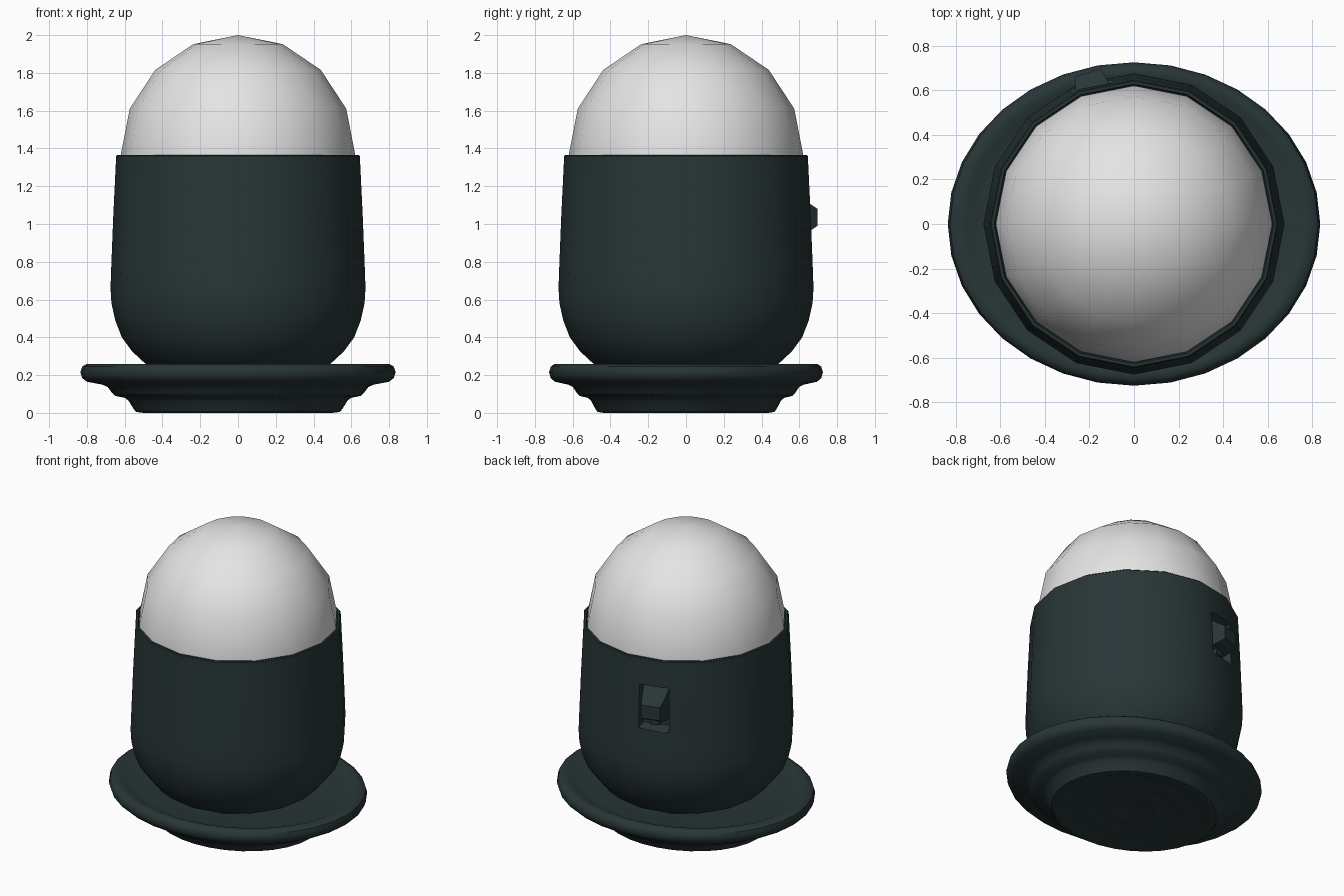
import bpy, bmesh, math
from mathutils import Matrix

if "Cube" in bpy.data.objects:
    bpy.data.objects.remove(bpy.data.objects["Cube"])


def material(name, rgb):
    m = bpy.data.materials.new(name)
    m.diffuse_color = (*rgb, 1)
    m.use_nodes = True
    m.node_tree.nodes["Principled BSDF"].inputs["Base Color"].default_value = m.diffuse_color
    return m


DARK = material("dark_green_grey", (0.021, 0.036, 0.037))
WHITE = material("soft_white", (0.78, 0.78, 0.78))


def finish(name, bm, mat):
    bmesh.ops.recalc_face_normals(bm, faces=bm.faces)
    me = bpy.data.meshes.new(name)
    bm.to_mesh(me)
    bm.free()
    ob = bpy.data.objects.new(name, me)
    bpy.context.collection.objects.link(ob)
    me.materials.append(mat)
    return ob


def lathe(name, profile, seg, mat, sy=1.0):
    """Closed solid of revolution; first and last points lie on the axis."""
    bm = bmesh.new()
    rings = []
    for r, z in profile:
        if r == 0:
            rings.append([bm.verts.new((0, 0, z))] * seg)
        else:
            angs = [2 * math.pi * i / seg for i in range(seg)]
            rings.append([bm.verts.new((r * math.cos(a), r * sy * math.sin(a), z)) for a in angs])
    for a, b in zip(rings, rings[1:]):
        for i in range(seg):
            j = (i + 1) % seg
            bm.faces.new(list(dict.fromkeys((a[i], a[j], b[j], b[i]))))
    return finish(name, bm, mat)


def loft(name, sections, mat, matrix):
    """Stack of rectangles (depth, half_width, z_low, z_high) along local x."""
    bm = bmesh.new()
    rings = [[bm.verts.new((d, y, z)) for y, z in ((-w, lo), (w, lo), (w, hi), (-w, hi))]
             for d, w, lo, hi in sections]
    for a, b in zip(rings, rings[1:]):
        for i in range(4):
            j = (i + 1) % 4
            bm.faces.new((a[i], a[j], b[j], b[i]))
    bm.faces.new(rings[0])
    bm.faces.new(rings[-1])
    bm.transform(matrix)
    return finish(name, bm, mat)


def smooth(ob, angle=35):
    bpy.ops.object.select_all(action='DESELECT')
    ob.select_set(True)
    bpy.context.view_layer.objects.active = ob
    bpy.ops.object.shade_smooth_by_angle(angle=math.radians(angle))


# White dome
dome_profile = [(0, 1.34), (0.62, 1.34)]
dome_profile += [(0.62 * math.cos(math.radians(a)), 1.37 + 0.63 * math.sin(math.radians(a)))
                 for a in (0, 22.5, 45, 67.5)] + [(0, 2.0)]
dome = lathe("dome", dome_profile, 16, WHITE)

# Cup body with rounded bottom and thin rim
cup = lathe("cup_body", [
    (0, 0.21), (0.40, 0.215), (0.49, 0.26), (0.56, 0.325), (0.615, 0.40), (0.65, 0.49),
    (0.67, 0.58), (0.675, 0.66), (0.67, 0.80), (0.66, 1.05), (0.645, 1.36),
    (0.64, 1.365), (0.628, 1.365), (0.622, 1.35), (0, 1.35)], 16, DARK)

# Recess for the rear socket
turn = Matrix.Rotation(math.radians(107), 4, 'Z')
cutter = loft("socket_cutter", [(0.59, 0.085, 0.91, 1.17), (0.75, 0.125, 0.86, 1.22)], DARK, turn)
cutter.hide_render = True
cutter.hide_viewport = True
cut = cup.modifiers.new("socket_recess", 'BOOLEAN')
cut.operation = 'DIFFERENCE'
cut.solver = 'EXACT'
cut.object = cutter
bpy.context.view_layer.objects.active = cup
bpy.ops.object.modifier_apply(modifier=cut.name)
bpy.data.objects.remove(cutter)

# Tapered plug and small tab in the recess
loft("socket_plug", [(0.58, 0.085, 0.95, 1.17), (0.675, 0.07, 0.97, 1.10),
                     (0.71, 0.06, 0.99, 1.08)], DARK, turn)
loft("socket_tab", [(0.58, 0.03, 0.91, 0.96), (0.63, 0.03, 0.92, 0.96)], DARK, turn)

# Oval stepped base with a rounded lip and ringed underside
base = lathe("oval_base", [
    (0, 0.02), (0.13, 0.02), (0.16, 0.01), (0.20, 0.02), (0.29, 0.02), (0.33, 0.008),
    (0.38, 0.015), (0.47, 0.01), (0.50, 0.0), (0.54, 0.005), (0.555, 0.025),
    (0.58, 0.065), (0.60, 0.08), (0.65, 0.09), (0.67, 0.11), (0.69, 0.137),
    (0.72, 0.15), (0.80, 0.165), (0.825, 0.185), (0.835, 0.215), (0.825, 0.245),
    (0.80, 0.26), (0.77, 0.26), (0.73, 0.245), (0.69, 0.238), (0, 0.238)], 32, DARK, 0.868)

for part in (dome, cup, base):
    smooth(part, 40)
